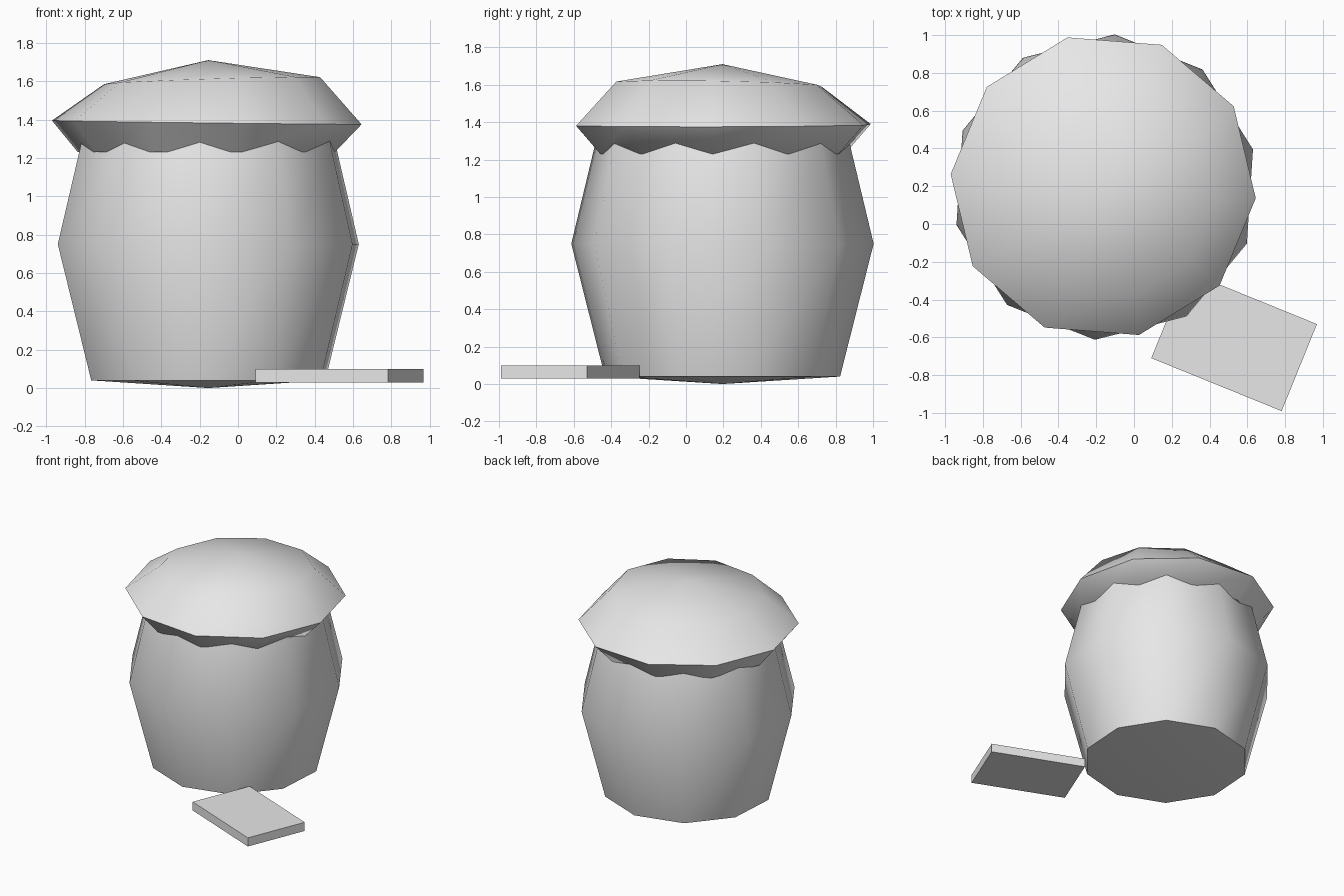
import bpy, bmesh, math

if "Cube" in bpy.data.objects:
    bpy.data.objects.remove(bpy.data.objects["Cube"])

SIDES = 10
AXIS = (-0.155, 0.195)

grey = bpy.data.materials.new("light grey")
grey.diffuse_color = (0.8, 0.8, 0.8, 1)
grey.use_nodes = True
grey.node_tree.nodes["Principled BSDF"].inputs["Base Color"].default_value = grey.diffuse_color


def finish(name, bm, smooth=True):
    bmesh.ops.recalc_face_normals(bm, faces=bm.faces[:])
    mesh = bpy.data.meshes.new(name)
    bm.to_mesh(mesh)
    bm.free()
    mesh.materials.append(grey)
    obj = bpy.data.objects.new(name, mesh)
    bpy.context.collection.objects.link(obj)
    if smooth:
        bpy.ops.object.select_all(action='DESELECT')
        obj.select_set(True)
        bpy.context.view_layer.objects.active = obj
        bpy.ops.object.shade_smooth_by_angle(angle=math.radians(50))
    return obj


def lathe(name, bottom, rings, top, start):
    """Closed turned form; each ring is (radius, z, dx, dy, x tilt, y tilt)."""
    bm = bmesh.new()
    loops = []
    for r, z, dx, dy, tx, ty in rings:
        loop = []
        for i in range(SIDES):
            a = math.radians(start) + math.tau * i / SIDES
            x, y = r * math.cos(a), r * math.sin(a)
            loop.append(bm.verts.new((AXIS[0] + dx + x, AXIS[1] + dy + y,
                                      z + tx * x + ty * y)))
        loops.append(loop)
    low = bm.verts.new((*AXIS, bottom))
    high = bm.verts.new((*AXIS, top))
    for i in range(SIDES):
        j = (i + 1) % SIDES
        bm.faces.new((low, loops[0][j], loops[0][i]))
        for a, b in zip(loops, loops[1:]):
            bm.faces.new((a[i], a[j], b[j], b[i]))
        bm.faces.new((loops[-1][i], loops[-1][j], high))
    return finish(name, bm)


# Bulging pot with a shallow pointed base and a short neck under the lid
lathe("pot_body", 0.0,
      [(0.63, 0.04, 0, 0, 0, 0),
       (0.81, 0.75, 0, 0, 0, 0),
       (0.69, 1.25, 0, 0, 0, 0),
       (0.68, 1.30, 0, 0, 0, 0)], 1.32, 14.3)

# Overhanging domed lid, its crown slightly askew
lathe("pot_lid", 1.25,
      [(0.672, 1.23, -0.01, 0, 0, 0),
       (0.81, 1.385, -0.008, 0.005, -0.012, 0.003),
       (0.565, 1.603, 0.02, -0.018, 0.031, -0.018)], 1.71, -4.5)

# Flat slab lying beside the pot
bm = bmesh.new()
bmesh.ops.create_cube(bm, size=1)
bmesh.ops.scale(bm, vec=(0.745, 0.497, 0.07), verts=bm.verts[:])
slab = finish("slab", bm, smooth=False)
slab.location = (0.53, -0.62, 0.065)
slab.rotation_euler.z = math.radians(-22.1)
